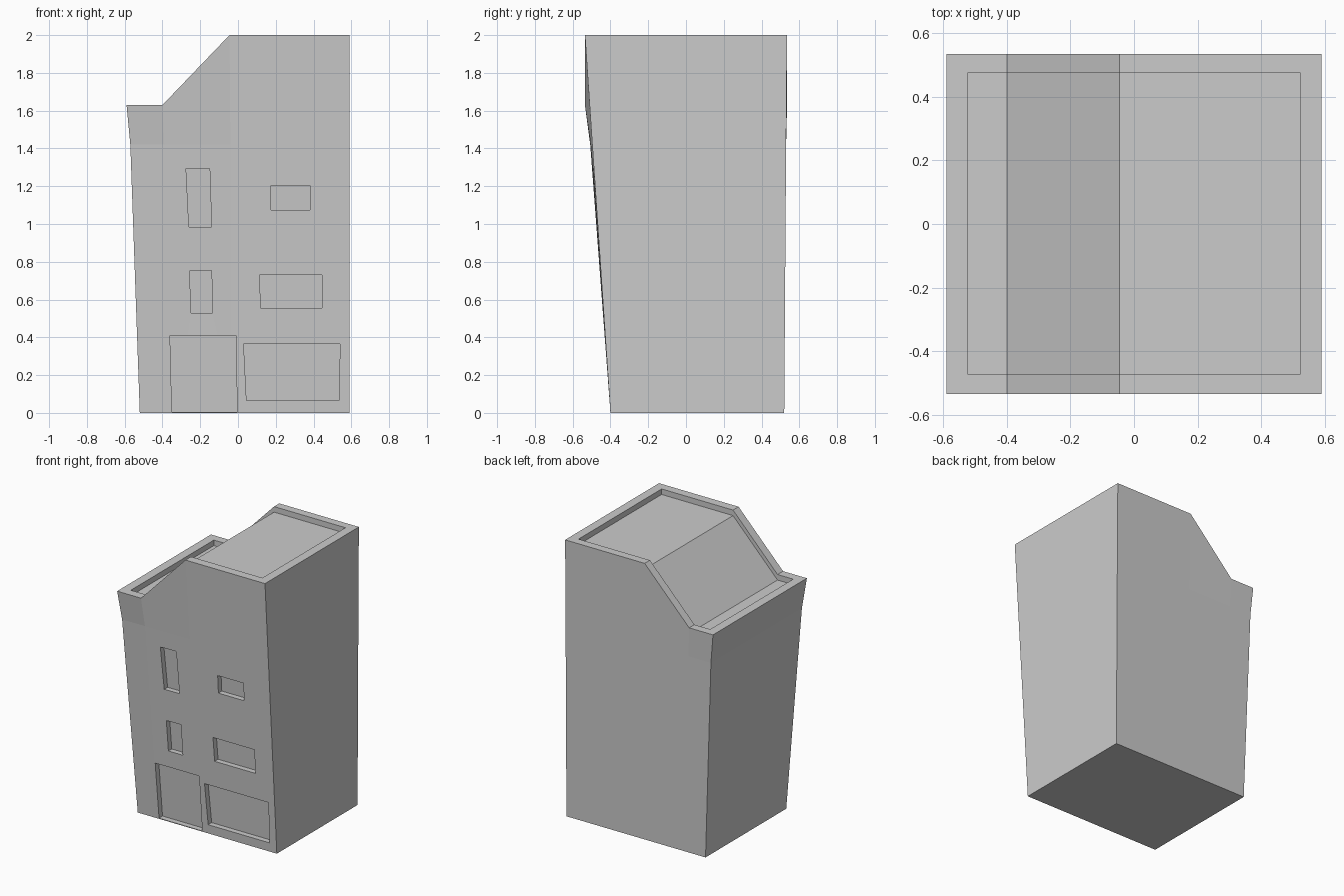
import bpy, bmesh

if "Cube" in bpy.data.objects:
    bpy.data.objects.remove(bpy.data.objects["Cube"])


def make_object(name, bm):
    bmesh.ops.recalc_face_normals(bm, faces=bm.faces[:])
    mesh = bpy.data.meshes.new(name)
    bm.to_mesh(mesh)
    bm.free()
    obj = bpy.data.objects.new(name, mesh)
    bpy.context.collection.objects.link(obj)
    return obj


def add_prism(bm, near, far):
    a = [bm.verts.new(p) for p in near]
    b = [bm.verts.new(p) for p in far]
    bm.faces.new(a)
    bm.faces.new(b[::-1])
    n = len(a)
    for i in range(n):
        j = (i + 1) % n
        bm.faces.new((a[j], a[i], b[i], b[j]))


# Tower body: columns of (x, front y, back y, z) flaring out towards the top
FOOT = [(x, -0.40, 0.52, 0) for x in (-0.52, -0.36, -0.04, 0.59)]
WAIST = [(-0.57, -0.507, 0.53, 1.42), (-0.39, -0.504, 0.53, 1.42),
         (-0.04, -0.497, 0.53, 1.42), (0.59, -0.496, 0.53, 1.42)]
CROWN = [(-0.59, -0.535, 0.535, 1.63), (-0.40, -0.535, 0.535, 1.63),
         (-0.045, -0.535, 0.535, 2.0), (0.59, -0.535, 0.535, 2.0)]
bm = bmesh.new()
rows = [FOOT, WAIST, CROWN]
front = [[bm.verts.new((x, f, z)) for x, f, b, z in r] for r in rows]
back = [[bm.verts.new((x, b, z)) for x, f, b, z in r] for r in rows]
for r in range(2):
    for c in range(3):
        for g in (front, back):
            bm.faces.new((g[r][c], g[r][c + 1], g[r + 1][c + 1], g[r + 1][c]))
    for c in (0, 3):
        bm.faces.new((front[r][c], back[r][c], back[r + 1][c], front[r + 1][c]))
for r in (0, 2):
    for c in range(3):
        bm.faces.new((front[r][c], front[r][c + 1], back[r][c + 1], back[r][c]))
body = make_object("building", bm)

# Roof recess following the sloped roof line
DROP = 0.04
line = [(-0.525, 1.63 - DROP), (-0.40, 1.63 - DROP), (-0.045, 2 - DROP),
        (0.525, 2 - DROP), (0.525, 2.2), (-0.525, 2.2)]
bm = bmesh.new()
add_prism(bm, [(x, -0.472, z) for x, z in line], [(x, 0.475, z) for x, z in line])
roof_cutter = make_object("roof_cutter", bm)


# Door and windows: left, right, z at the bottom, then at the top
def front_y(x, z):
    return -0.40 - z * (0.0705 - 0.007 * x)


OPENINGS = [
    (-0.35, -0.005, 0.005, -0.36, -0.01, 0.41),
    (0.045, 0.535, 0.065, 0.03, 0.54, 0.365),
    (-0.25, -0.135, 0.53, -0.255, -0.14, 0.755),
    (0.12, 0.445, 0.555, 0.115, 0.445, 0.73),
    (-0.26, -0.14, 0.985, -0.275, -0.15, 1.295),
    (0.175, 0.38, 1.075, 0.175, 0.38, 1.205),
]
bm = bmesh.new()
for l0, r0, z0, l1, r1, z1 in OPENINGS:
    quad = [(l0, z0), (r0, z0), (r1, z1), (l1, z1)]
    add_prism(bm, [(x, front_y(x, z) - 0.1, z) for x, z in quad],
              [(x, front_y(x, z) + 0.04, z) for x, z in quad])
opening_cutter = make_object("opening_cutter", bm)

# Cut the recesses
for cutter in (roof_cutter, opening_cutter):
    cutter.hide_render = True
    mod = body.modifiers.new(cutter.name, 'BOOLEAN')
    mod.operation = 'DIFFERENCE'
    mod.solver = 'EXACT'
    mod.object = cutter
bpy.context.view_layer.update()
result = bpy.data.meshes.new_from_object(
    body.evaluated_get(bpy.context.evaluated_depsgraph_get()))
body.modifiers.clear()
body.data = result
for cutter in (roof_cutter, opening_cutter):
    bpy.data.objects.remove(cutter)
